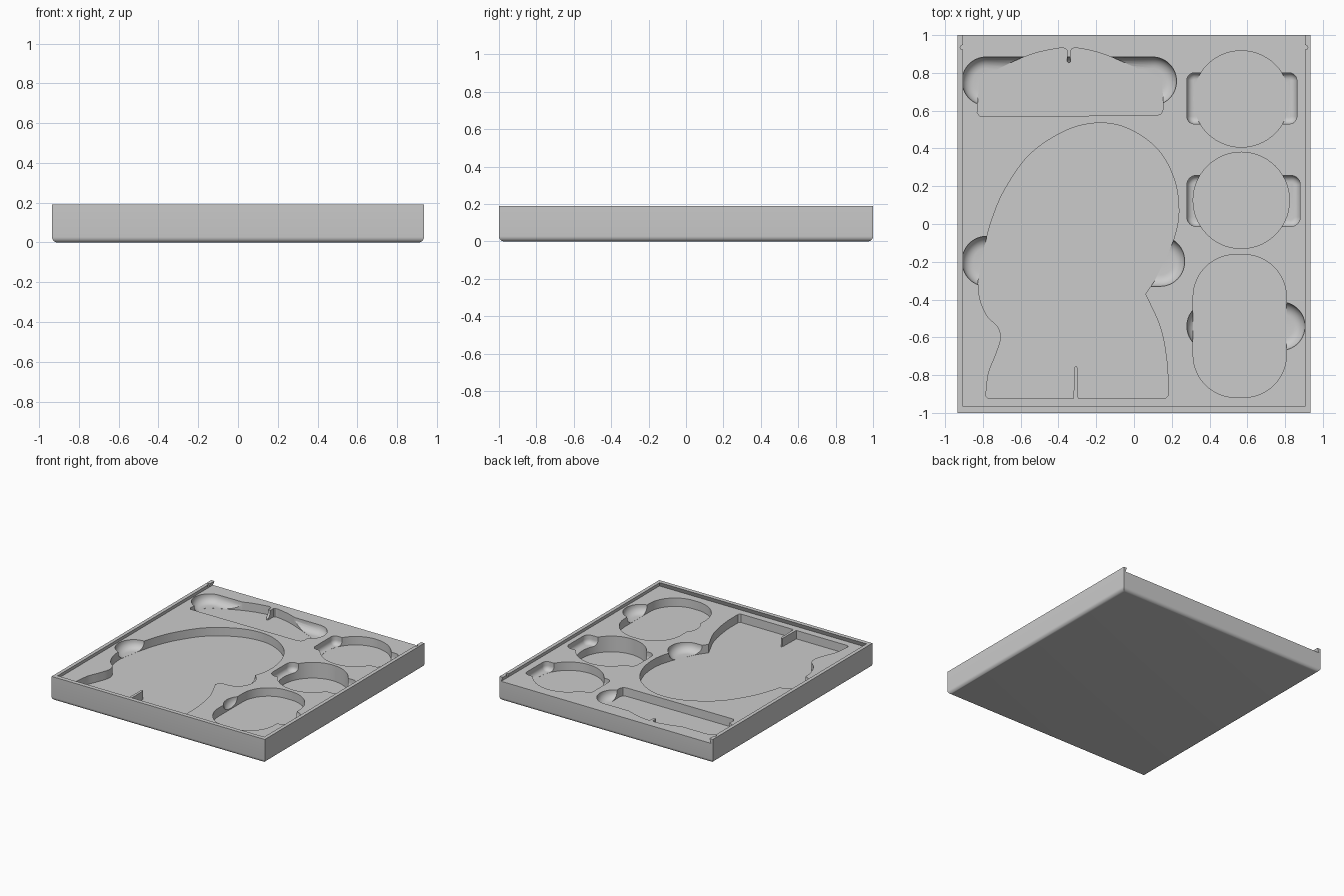
import bpy, bmesh
from math import sin, cos, pi
from mathutils import Vector

if "Cube" in bpy.data.objects:
    bpy.data.objects.remove(bpy.data.objects["Cube"], do_unlink=True)

HEIGHT, LEDGE, FLOOR, DEEP = 0.19, 0.155, 0.088, 0.03
ABOVE = LEDGE + 0.01

grey = bpy.data.materials.new("plain grey")
grey.use_nodes = True
grey.diffuse_color = (0.6, 0.6, 0.6, 1)
grey.node_tree.nodes["Principled BSDF"].inputs["Base Color"].default_value = (0.6, 0.6, 0.6, 1)


def rectangle(x, y0, y1):
    return [(-x, y0), (x, y0), (x, y1), (-x, y1)]


def rounded(x0, x1, y0, y1, r, steps=14):
    """Rounded rectangle outline; a large r gives a capsule or a circle."""
    pts = []
    corners = ((x1 - r, y1 - r), (x0 + r, y1 - r), (x0 + r, y0 + r), (x1 - r, y0 + r))
    for k, (cx, cy) in enumerate(corners):
        for i in range(steps + 1):
            a = (k + i / steps) * pi / 2
            p = (cx + r * cos(a), cy + r * sin(a))
            if not pts or (Vector(p) - Vector(pts[-1])).length > 1e-5:
                pts.append(p)
    if (Vector(pts[0]) - Vector(pts[-1])).length < 1e-5:
        pts.pop()
    return pts


def spline(pts, steps=6):
    """Smooth open curve through the points."""
    v = [Vector(p) for p in pts]
    v = [2 * v[0] - v[1]] + v + [2 * v[-1] - v[-2]]
    out = []
    for a, b, c, d in zip(v, v[1:], v[2:], v[3:]):
        for i in range(steps):
            t = i / steps
            out.append(tuple(0.5 * (2 * b + (c - a) * t + (2 * a - 5 * b + 4 * c - d) * t * t
                                    + (3 * b - a - 3 * c + d) * t ** 3)))
    return out + [tuple(v[-2])]


def loft(name, rings):
    """Closed solid through (outline, height) rings, listed from the bottom up."""
    bm = bmesh.new()
    loops = [[bm.verts.new((x, y, z)) for x, y in outline] for outline, z in rings]
    bm.faces.new(loops[0][::-1])
    bm.faces.new(loops[-1])
    n = len(loops[0])
    for low, high in zip(loops, loops[1:]):
        for i in range(n):
            j = (i + 1) % n
            bm.faces.new((low[i], low[j], high[j], high[i]))
    mesh = bpy.data.meshes.new(name)
    bm.to_mesh(mesh)
    bm.free()
    obj = bpy.data.objects.new(name, mesh)
    bpy.context.collection.objects.link(obj)
    return obj


def fillet(r, steps=6):
    """Inset and rise along a rounded bottom edge."""
    angles = [i / steps * pi / 2 for i in range(steps + 1)]
    return [(r * (1 - sin(a)), r * (1 - cos(a))) for a in angles]


# Solid tray block with rounded underside
rings = [(rectangle(0.935 - d, d - 1, 1 - d), z) for d, z in fillet(0.028)]
tray = loft("tray", rings + [(rectangle(0.935, -1, 1), HEIGHT)])
tray.data.materials.append(grey)
bpy.context.view_layer.objects.active = tray


def cut(name, rings):
    cutter = loft(name, rings)
    cutter.hide_render = True
    mod = tray.modifiers.new(name, 'BOOLEAN')
    mod.operation, mod.solver, mod.object = 'DIFFERENCE', 'EXACT', cutter
    bpy.ops.object.modifier_apply(modifier=mod.name)
    bpy.data.objects.remove(cutter, do_unlink=True)


def pocket(name, outline, floor=FLOOR):
    cut(name, [(outline, floor), (outline, ABOVE)])


# Dovetailed slot for a sliding lid, open at the back
cut("lid_slot", [(rectangle(0.92, -0.98, 1.1), LEDGE), (rectangle(0.902, -0.962, 1.1), 0.2)])

# Lid catch notches in both rails
for x in (-0.908, 0.908):
    notch = rounded(x - 0.012, x + 0.012, 0.923, 0.947, 0.012, 4)
    cut("catch", [(notch, LEDGE + 0.001), (notch, 0.2)])

# Large figure-shaped pocket: head, body and a split at the foot
figure = [(-0.295, -0.925), (0.165, -0.925)]
figure += spline([(0.18, -0.91), (0.175, -0.74), (0.14, -0.55), (0.06, -0.37)])
figure += [(0.11, -0.3)]
figure += spline([(0.16, -0.2), (0.21, -0.08), (0.237, 0.06), (0.215, 0.23), (0.13, 0.39),
                  (-0.02, 0.5), (-0.18, 0.535), (-0.36, 0.495), (-0.55, 0.37),
                  (-0.68, 0.19), (-0.75, 0.03), (-0.795, -0.13)])
figure += spline([(-0.826, -0.305), (-0.815, -0.4), (-0.775, -0.49), (-0.72, -0.545),
                  (-0.706, -0.61), (-0.735, -0.7), (-0.77, -0.79), (-0.785, -0.91)])
figure += [(-0.77, -0.925), (-0.32, -0.925), (-0.316, -0.76), (-0.308, -0.75), (-0.299, -0.76)]
pocket("figure_pocket", figure)

# Long arched pocket at the back, with a small tongue in its arch
arch = [(-0.815, 0.57), (0.12, 0.575), (0.145, 0.585), (0.155, 0.61)]
arch += spline([(0.15, 0.76), (-0.04, 0.85), (-0.18, 0.905), (-0.29, 0.93), (-0.325, 0.93)])
arch += [(-0.334, 0.92), (-0.336, 0.86), (-0.345, 0.85), (-0.354, 0.86), (-0.356, 0.92)]
arch += spline([(-0.365, 0.93), (-0.4, 0.93), (-0.52, 0.905), (-0.65, 0.855), (-0.82, 0.77)])
arch += [(-0.83, 0.59)]
pocket("arched_pocket", arch)

# Two round pockets and one long rounded pocket along the left side
pocket("back_round_pocket", rounded(0.313, 0.823, 0.407, 0.917, 0.255))
pocket("middle_round_pocket", rounded(0.313, 0.823, -0.13, 0.38, 0.255), DEEP)
pocket("front_round_pocket", rounded(0.313, 0.807, -0.918, -0.162, 0.225))

# Finger scoops with rounded bottoms across each pocket
scoops = [(-0.91, 0.225, 0.628, 0.884, 0.127), (-0.91, 0.268, -0.33, -0.065, 0.13),
          (0.28, 0.905, -0.669, -0.413, 0.127), (0.28, 0.862, 0.53, 0.8, 0.04),
          (0.28, 0.88, -0.013, 0.257, 0.05)]
for x0, x1, y0, y1, r in scoops:
    bottom = fillet(0.06 if r > 0.1 else 0.035)
    rings = [(rounded(x0 + d, x1 - d, y0 + d, y1 - d, r - d), FLOOR + 0.0007 + z)
             for d, z in bottom]
    cut("finger_scoop", rings + [(rounded(x0, x1, y0, y1, r), ABOVE)])

# Smooth curved walls, crisp rims
bpy.ops.object.select_all(action='DESELECT')
tray.select_set(True)
bpy.ops.object.shade_smooth_by_angle(angle=0.5)
